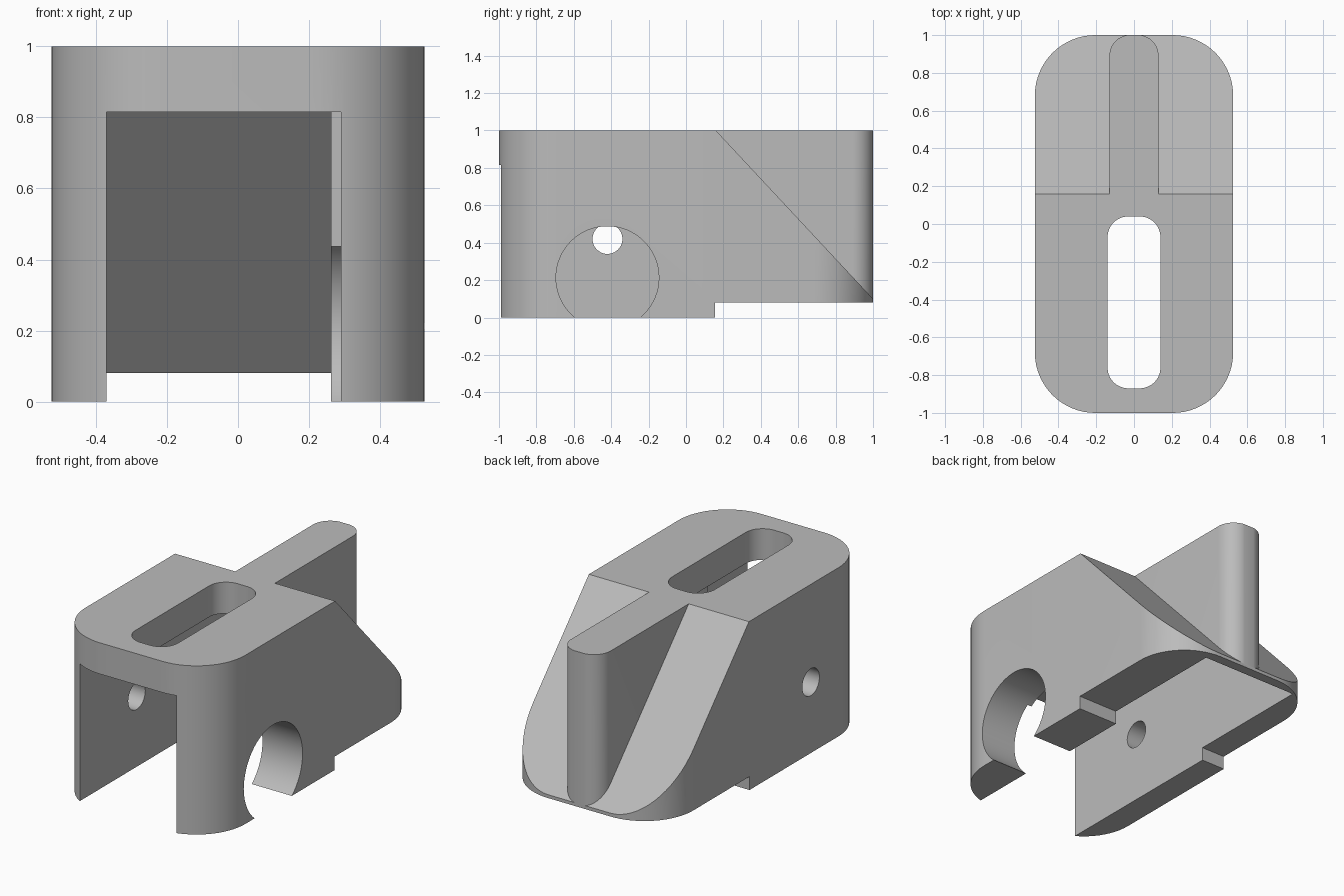
import bpy, bmesh, math
from mathutils import Vector

cube = bpy.data.objects.get("Cube")
if cube:
    bpy.data.objects.remove(cube, do_unlink=True)

grey = bpy.data.materials.new("plain grey")
grey.use_nodes = True
grey.diffuse_color = (0.5, 0.5, 0.5, 1)
grey.node_tree.nodes["Principled BSDF"].inputs["Base Color"].default_value = (0.5, 0.5, 0.5, 1)


def rounded(x0, x1, y0, y1, r, steps=16):
    """Outline of a rectangle with round corners."""
    pts = []
    corners = [(x1 - r, y1 - r), (x0 + r, y1 - r), (x0 + r, y0 + r), (x1 - r, y0 + r)]
    for k, (cx, cy) in enumerate(corners):
        for i in range(steps + 1):
            a = math.pi / 2 * (k + i / steps)
            pts.append((cx + r * math.cos(a), cy + r * math.sin(a)))
    return pts


def circle(cy, cz, r, steps=64):
    return [(cy + r * math.cos(math.tau * i / steps), cz + r * math.sin(math.tau * i / steps))
            for i in range(steps)]


def prism(name, outline, lo, hi, axis="z"):
    """Extrude an outline along z (outline in x, y) or along x (outline in y, z)."""
    bm = bmesh.new()
    place = (lambda a, b: (a, b, lo)) if axis == "z" else (lambda a, b: (lo, a, b))
    face = bm.faces.new([bm.verts.new(place(a, b)) for a, b in outline])
    new = bmesh.ops.extrude_face_region(bm, geom=[face])["geom"]
    shift = Vector((0, 0, hi - lo)) if axis == "z" else Vector((hi - lo, 0, 0))
    bmesh.ops.translate(bm, vec=shift, verts=[v for v in new if isinstance(v, bmesh.types.BMVert)])
    bmesh.ops.recalc_face_normals(bm, faces=bm.faces)
    mesh = bpy.data.meshes.new(name)
    bm.to_mesh(mesh)
    bm.free()
    mesh.materials.append(grey)
    obj = bpy.data.objects.new(name, mesh)
    bpy.context.collection.objects.link(obj)
    return obj


def cut(target, cutter):
    """Subtract the cutter, then remove it."""
    cutter.hide_render = True
    mod = target.modifiers.new("cut", "BOOLEAN")
    mod.operation = "DIFFERENCE"
    mod.solver = "EXACT"
    mod.object = cutter
    bpy.context.view_layer.objects.active = target
    bpy.ops.object.modifier_apply(modifier=mod.name)
    bpy.data.objects.remove(cutter, do_unlink=True)


# Rounded block
body = prism("housing_body", rounded(-0.525, 0.525, -1, 1, 0.32), 0, 1)

# Sloped back, leaving the upright rib standing in the middle
slope = -0.9 / 0.84
wedge = prism("slope_cutter", [(0.16 - 0.2, 1 - 0.2 * slope), (1.2, 0.1 + 0.2 * slope), (1.2, 1.3)],
              -0.8, 0.8, "x")
cut(wedge, prism("rib_space", rounded(-0.13, 0.13, -0.4, 1.001, 0.11), -0.5, 1.6))
cut(body, wedge)

# Raised underside at the back
cut(body, prism("underside_cutter", [(0.155, -0.2), (1.2, -0.2), (1.2, 0.08), (0.155, 0.08)], -0.8, 0.8, "x"))

# Hollow open at the front and below, its back parallel to the outer slope
hollow = [(-1.2, -0.2), (0.94 + 0.28 / -slope, -0.2), (0.254, 0.815), (-1.2, 0.815)]
cut(body, prism("hollow_cutter", hollow, -0.37, 0.262, "x"))

# Slightly wider mouth on the left wall
cut(body, prism("mouth_cutter", [(-1.2, -0.2), (-0.58, -0.2), (-0.58, 0.815), (-1.2, 0.815)], 0.1, 0.29, "x"))

# Slot in the top, large side opening, small side hole
cut(body, prism("slot_cutter", rounded(-0.14, 0.14, -0.87, 0.04, 0.11), 0.6, 1.2))
cut(body, prism("side_opening_cutter", circle(-0.42, 0.213, 0.275), 0.1, 0.8, "x"))
cut(body, prism("small_hole_cutter", circle(-0.42, 0.42, 0.08, 40), -0.8, -0.1, "x"))

# Smooth curved walls, sharp edges
bpy.ops.object.select_all(action="DESELECT")
body.select_set(True)
bpy.context.view_layer.objects.active = body
bpy.ops.object.shade_smooth_by_angle(angle=math.radians(30))
